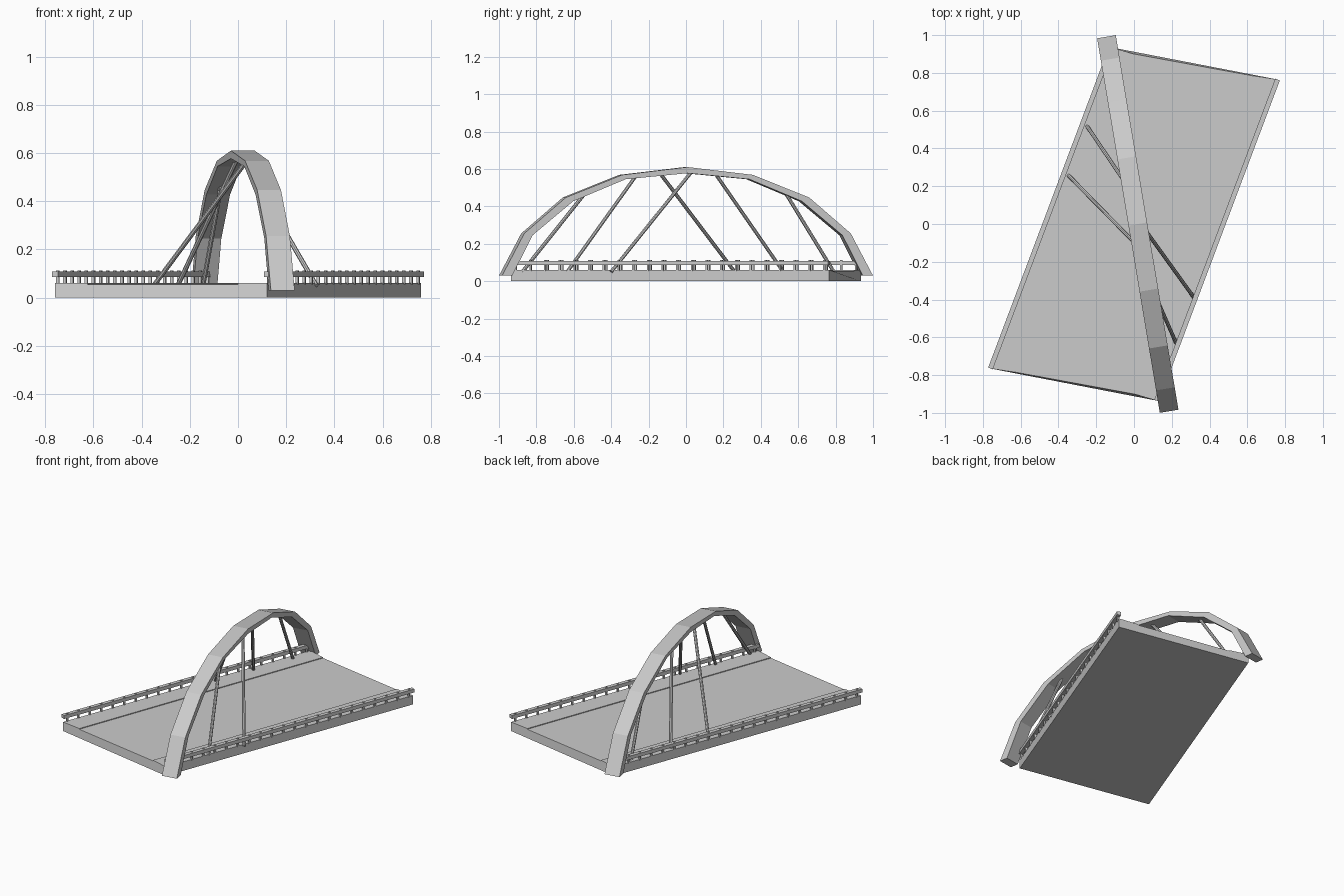
import bpy, bmesh
from mathutils import Vector

if "Cube" in bpy.data.objects:
    bpy.data.objects.remove(bpy.data.objects["Cube"])


def make_object(name, bm):
    bmesh.ops.recalc_face_normals(bm, faces=bm.faces[:])
    mesh = bpy.data.meshes.new(name)
    bm.to_mesh(mesh)
    bm.free()
    ob = bpy.data.objects.new(name, mesh)
    bpy.context.collection.objects.link(ob)
    return ob


def loft(bm, ring_a, ring_b):
    """Closed solid between two matching rings."""
    a = [bm.verts.new(p) for p in ring_a]
    b = [bm.verts.new(p) for p in ring_b]
    n = len(a)
    bm.faces.new(a)
    bm.faces.new(b[::-1])
    for i in range(n):
        j = (i + 1) % n
        bm.faces.new((a[i], a[j], b[j], b[i]))


def beam(bm, p, q, width, height):
    """Level rectangular bar from p to q."""
    d = (q - p).normalized()
    s = d.cross(Vector((0, 0, 1))) * width / 2
    u = Vector((0, 0, height / 2))
    off = [s + u, s - u, -s - u, -s + u]
    loft(bm, [p + o for o in off], [q + o for o in off])


# Skewed deck: raised footpaths either side of a sunken road
A, K1, K2, B = (-.76, -.765), (-.625, -.785), (0, -.9), (.12, -.935)
TOP, ROAD = .06, .055


def section(a, k1, k2, b):
    return [Vector((*p, z)) for p, z in (
        (a, 0), (a, TOP), (k1, TOP), (k1, ROAD), (k2, ROAD), (k2, TOP), (b, TOP), (b, 0))]


def flip(p):
    return (-p[0], -p[1])


bm = bmesh.new()
loft(bm, section(A, K1, K2, B), section(flip(B), flip(K2), flip(K1), flip(A)))
make_object("deck", bm)

# Railings along both long edges
POSTS = 22
for side, sgn in (("left", 1), ("right", -1)):
    p = Vector((A[0], A[1], 0)) * sgn
    q = Vector((-B[0], -B[1], 0)) * sgn
    d = (q - p).normalized()
    inward = Vector((.009 * sgn, 0, 0))
    bm = bmesh.new()
    up = Vector((0, 0, .0965))
    beam(bm, p + up, q + up, .026, .023)
    make_object(side + "_handrail", bm)
    bm = bmesh.new()
    for i in range(POSTS):
        c = p.lerp(q, .015 + .97 * i / (POSTS - 1)) + inward * .3 + Vector((0, 0, .083))
        beam(bm, c - d * .005, c + d * .005, .012, .058)
    make_object(side + "_railing_posts", bm)

# Faceted diagonal arch
axis = Vector((-.165, .986, 0)).normalized()
across = Vector((axis.y, -axis.x, 0)) * .05
centre = Vector((.02, 0, 0))
outer = [(1.005, .03), (.885, .255), (.66, .447), (.355, .568), (0, .61)]
inner = [(.95, .03), (.84, .245), (.62, .427), (.335, .545), (0, .577)]


def full(half):
    return [(-u, z) for u, z in half] + half[-2::-1]


bm = bmesh.new()
rings = []
for (uo, zo), (ui, zi) in zip(full(outer), full(inner)):
    o = centre + axis * uo + Vector((0, 0, zo))
    i = centre + axis * ui + Vector((0, 0, zi))
    rings.append([bm.verts.new(v) for v in (o - across, o + across, i + across, i - across)])
for r, s in zip(rings, rings[1:]):
    for k in range(4):
        m = (k + 1) % 4
        bm.faces.new((r[k], r[m], s[m], s[k]))
bm.faces.new(rings[0])
bm.faces.new(rings[-1][::-1])
make_object("arch", bm)

# Cables: arch y, arch z, foot x, foot y
cables = {
    "left": [(-.14, .578, -.35, .26), (.16, .57, -.25, .52), (.53, .475, -.145, .79)],
    "right": [(.03, .585, .325, -.4), (-.27, .56, .225, -.635), (-.54, .47, .135, -.875)],
}
for side, rows in cables.items():
    bm = bmesh.new()
    for y, z, fx, fy in rows:
        top = Vector((.02 - .167 * y, y, z))
        foot = Vector((fx, fy, .05))
        v = top - foot
        mat = v.to_track_quat('Z', 'Y').to_matrix().to_4x4()
        mat.translation = (top + foot) / 2
        bmesh.ops.create_cone(bm, cap_ends=True, segments=8, radius1=.01, radius2=.01,
                              depth=v.length, matrix=mat)
    make_object(side + "_cables", bm)
